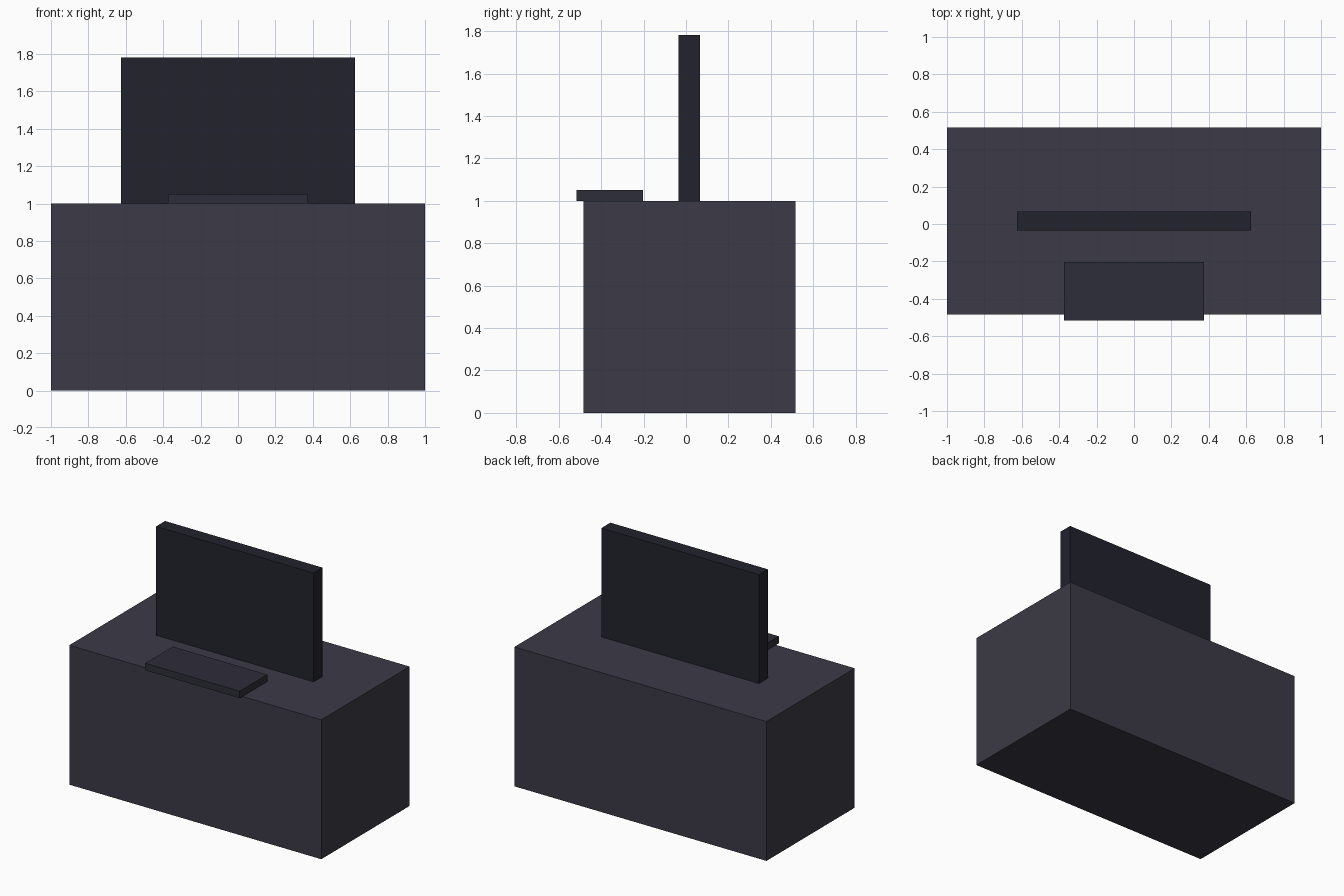
import bpy

if "Cube" in bpy.data.objects:
    bpy.data.objects.remove(bpy.data.objects["Cube"])


def box(name, x, y, z, color):
    """Box spanning the given (min, max) ranges, with its own flat colour."""
    spans = (x, y, z)
    bpy.ops.mesh.primitive_cube_add(size=1, location=[(a + b) / 2 for a, b in spans])
    obj = bpy.context.object
    obj.name = name
    obj.scale = [b - a for a, b in spans]
    bpy.ops.object.transform_apply(location=False, rotation=False, scale=True)
    mat = bpy.data.materials.new(name + "_material")
    mat.diffuse_color = (*color, 1)
    mat.use_nodes = True
    mat.node_tree.nodes["Principled BSDF"].inputs["Base Color"].default_value = mat.diffuse_color
    obj.data.materials.append(mat)
    return obj


# Solid desk block
box("desk", (-1, 1), (-0.484, 0.516), (0, 1), (0.045, 0.042, 0.061))

# Upright screen panel standing on the desk
box("screen", (-0.625, 0.625), (-0.035, 0.066), (1, 1.781), (0.016, 0.016, 0.027))

# Keyboard slab overhanging the front edge
box("keyboard", (-0.375, 0.375), (-0.516, -0.203), (1, 1.05), (0.027, 0.026, 0.041))
